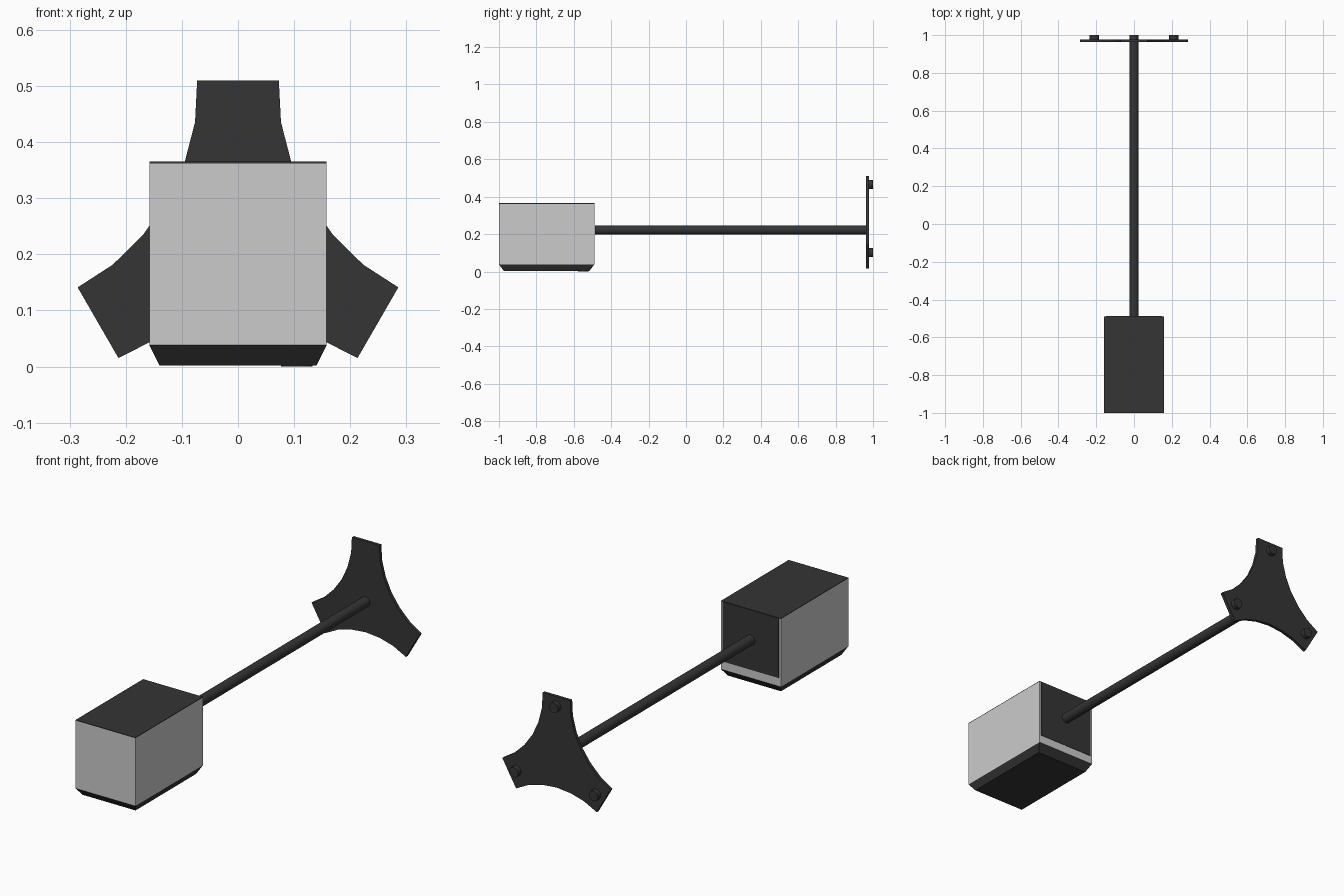
import bpy, bmesh
from math import pi, radians
from mathutils import Matrix, Vector

if "Cube" in bpy.data.objects:
    bpy.data.objects.remove(bpy.data.objects["Cube"])

dark = bpy.data.materials.new("dark")
dark.diffuse_color = (0.035, 0.035, 0.035, 1)
dark.use_nodes = True
dark.node_tree.nodes["Principled BSDF"].inputs["Base Color"].default_value = dark.diffuse_color


def finish(name, bm, mat=None, smooth=False):
    bmesh.ops.recalc_face_normals(bm, faces=bm.faces)
    me = bpy.data.meshes.new(name)
    bm.to_mesh(me)
    bm.free()
    ob = bpy.data.objects.new(name, me)
    bpy.context.collection.objects.link(ob)
    if mat:
        me.materials.append(mat)
    if smooth:
        bpy.ops.object.select_all(action='DESELECT')
        ob.select_set(True)
        bpy.context.view_layer.objects.active = ob
        bpy.ops.object.shade_smooth_by_angle(angle=radians(35))
    return ob


def box(name, x, y0, y1, z0, z1, mat=None, inset_x=0, inset_y=0):
    """Box symmetric in x; its underside can be inset."""
    bm = bmesh.new()
    bmesh.ops.create_cube(bm, size=1)
    for v in bm.verts:
        low = v.co.z < 0
        ix, iy = (inset_x, inset_y) if low else (0, 0)
        v.co = Vector(((x - ix) * (1 if v.co.x > 0 else -1),
                       y0 + iy if v.co.y < 0 else y1 - iy,
                       z0 if low else z1))
    return finish(name, bm, mat)


def rod(name, r, x, z, y0, y1, sides):
    bm = bmesh.new()
    bmesh.ops.create_cone(bm, cap_ends=True, segments=sides, radius1=r, radius2=r,
                          depth=y1 - y0,
                          matrix=Matrix.Translation((x, (y0 + y1) / 2, z))
                          @ Matrix.Rotation(pi / 2, 4, 'X'))
    return finish(name, bm, dark, True)


# Head block: grey body, dark lid, back panel and tapered base
box("head_body", 0.158, -1, -0.49, 0.038, 0.362)
box("head_lid", 0.158, -1, -0.49, 0.362, 0.365, dark)
box("head_back_panel", 0.148, -0.495, -0.488, 0.078, 0.363, dark)
box("head_base", 0.158, -1, -0.49, 0.002, 0.038, dark, 0.018, 0.027)

# Small round button under the head
bm = bmesh.new()
bmesh.ops.create_cone(bm, cap_ends=True, segments=20, radius1=0.028, radius2=0.028,
                      depth=0.01, matrix=Matrix.Translation((0.105, -0.55, 0.005)))
finish("base_button", bm, dark, True)

# Long arm
CZ = 0.222
rod("arm", 0.024, 0, CZ, -0.487, 0.965, 32)

# Three-armed mounting plate: one concave side repeated three times
side = [(0.207, 0.213), (0.173, 0.1465), (0.153, 0.074), (0.146, 0)]
side = side + [(u, -v) for u, v in side[-2::-1]]
bm = bmesh.new()
verts = []
for k in range(3):
    turn = Matrix.Rotation(radians(30 - 120 * k), 2)
    for u, v in side:
        p = turn @ Vector((u, v))
        verts.append(bm.verts.new((p.x, 0.963, CZ + p.y)))
face = bm.faces.new(verts)
ext = bmesh.ops.extrude_face_region(bm, geom=[face])
bmesh.ops.translate(bm, vec=(0, 0.015, 0),
                    verts=[g for g in ext["geom"] if isinstance(g, bmesh.types.BMVert)])
finish("mounting_plate", bm, dark)

# Bolt heads on the plate tips
for k in range(3):
    p = Matrix.Rotation(radians(90 - 120 * k), 2) @ Vector((0.243, 0))
    rod(f"bolt_{k + 1}", 0.024, p.x, CZ + p.y, 0.975, 1.0, 20)
